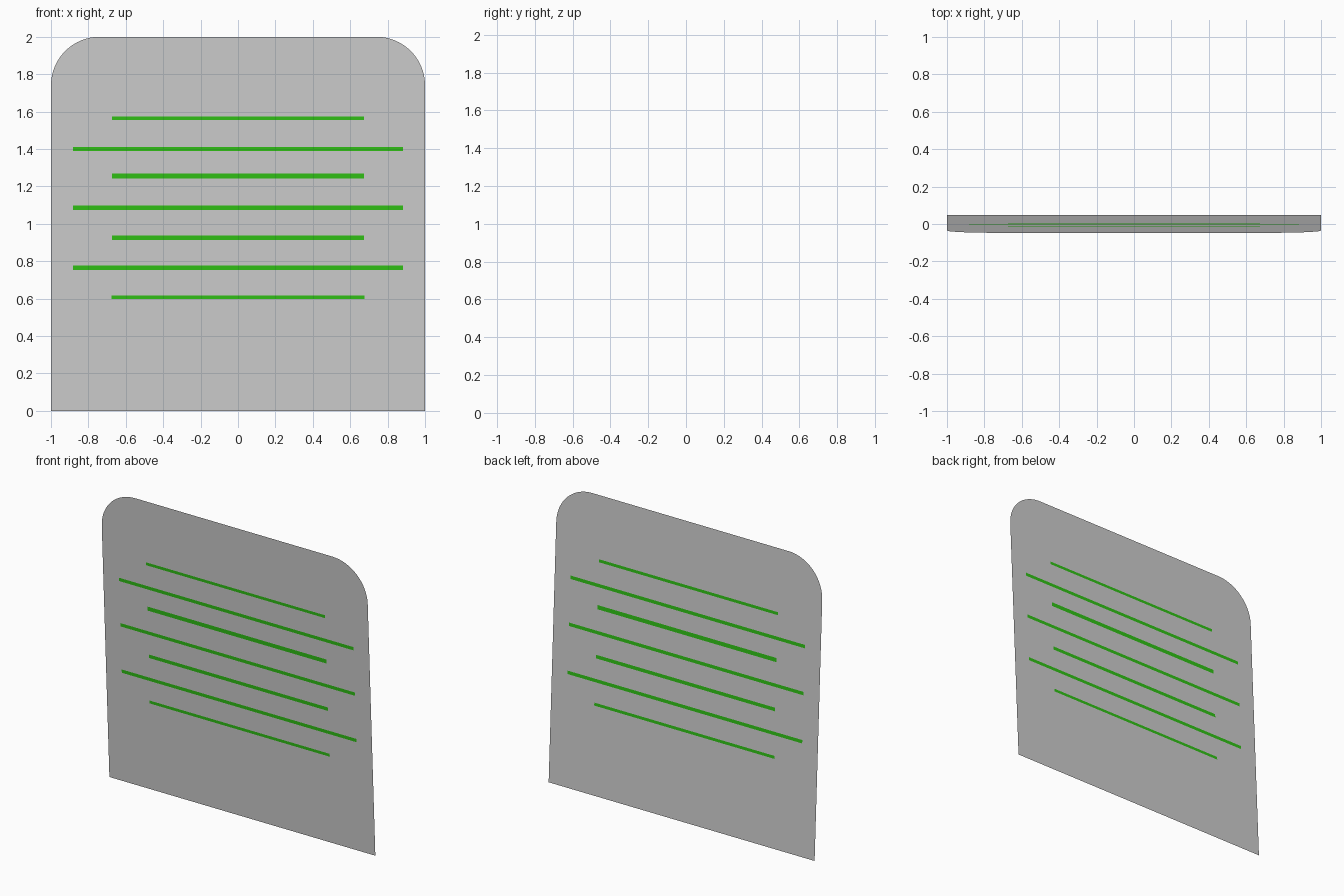
import bpy, bmesh, math

if "Cube" in bpy.data.objects:
    bpy.data.objects.remove(bpy.data.objects["Cube"])

LEAN = 0.047     # y offset at foot (+) and top (-)
R = 0.26         # top corner radius
# (centre z, half height, half length) of each green bar
BARS = [(1.565, 0.010, 0.673), (1.40, 0.0115, 0.882), (1.255, 0.014, 0.673),
        (1.086, 0.0115, 0.882), (0.925, 0.012, 0.673), (0.765, 0.0115, 0.882),
        (0.607, 0.010, 0.677)]


def material(name, color):
    m = bpy.data.materials.new(name)
    m.diffuse_color = (*color, 1)
    m.use_nodes = True
    m.node_tree.nodes["Principled BSDF"].inputs["Base Color"].default_value = m.diffuse_color
    return m


def point(x, z):
    return (x, LEAN * (1 - z), z)


# Thin leaning slab outline with rounded top corners
outline = [(-1, 0), (1, 0)]
for cx, start in ((1 - R, 0), (R - 1, 90)):
    for i in range(17):
        a = math.radians(start + 90 * i / 16)
        outline.append((cx + R * math.cos(a), 2 - R + R * math.sin(a)))

bm = bmesh.new()
bm.faces.new([bm.verts.new(point(x, z)) for x, z in outline])


def cut(faces, co, no):
    geom = set(faces)
    for f in faces:
        geom.update(f.edges)
        geom.update(f.verts)
    bmesh.ops.bisect_plane(bm, geom=list(geom), plane_co=co, plane_no=no, dist=1e-5)


def in_band(z, h):
    return [f for f in bm.faces if abs(f.calc_center_bounds().z - z) < h]


# Cut the painted bars into the slab surface
for z, h, w in BARS:
    for s in (-1, 1):
        cut(bm.faces[:], (0, 0, z + s * h), (0, 0, 1))
for z, h, w in BARS:
    for x in (-w, w):
        cut(in_band(z, h), (x, 0, 0), (1, 0, 0))
    for f in in_band(z, h):
        if abs(f.calc_center_bounds().x) < w:
            f.material_index = 1

mesh = bpy.data.meshes.new("slab")
bm.to_mesh(mesh)
bm.free()
mesh.materials.append(material("stone_grey", (0.62, 0.62, 0.62)))
mesh.materials.append(material("bright_green", (0.03, 0.54, 0.008)))
slab = bpy.data.objects.new("slab", mesh)
bpy.context.collection.objects.link(slab)
